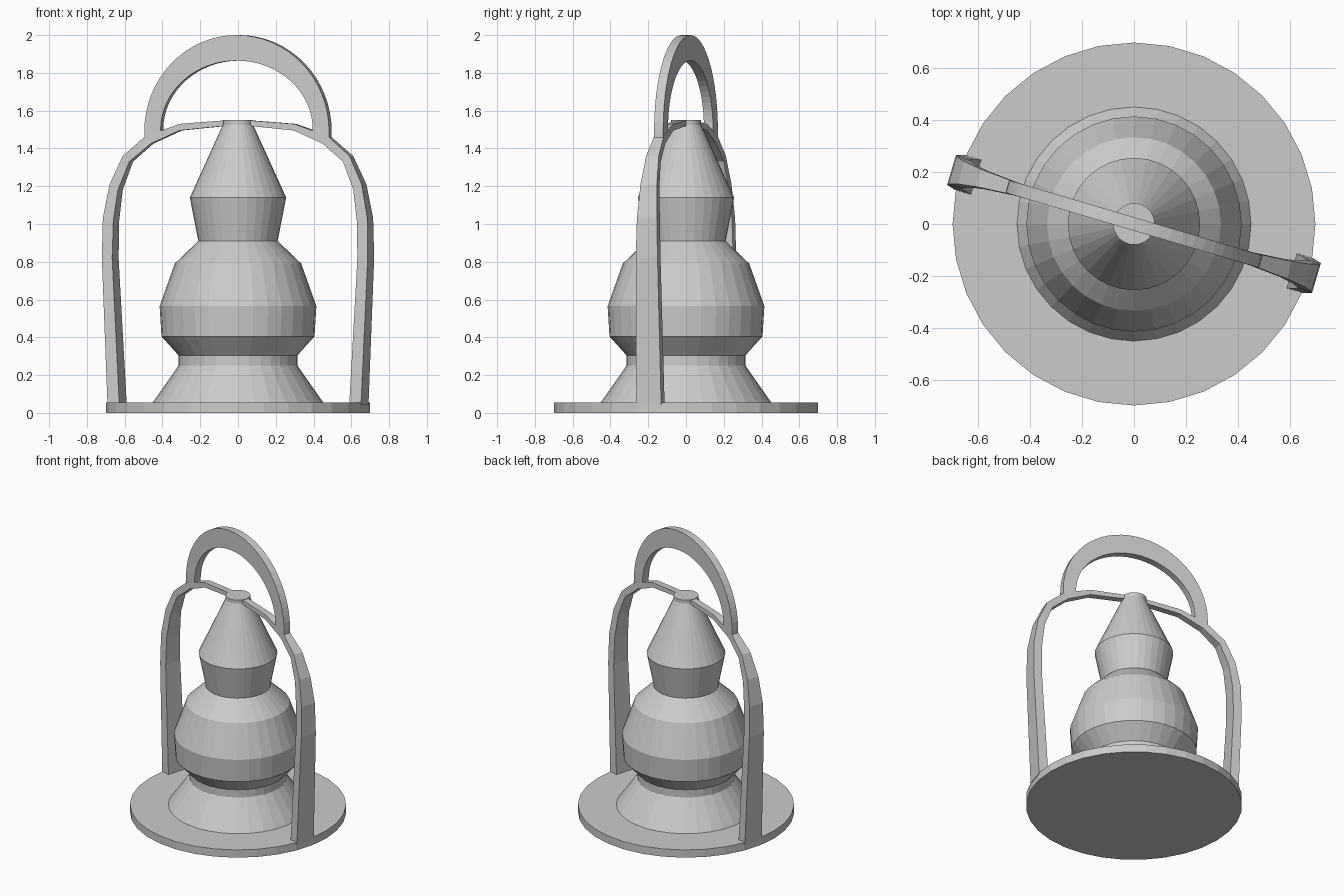
import bpy, math

if "Cube" in bpy.data.objects:
    bpy.data.objects.remove(bpy.data.objects["Cube"])

TILT = math.radians(-16.5)   # handle plane is turned about z
SIDES = 32


def make_object(name, verts, faces, turn=0.0):
    mesh = bpy.data.meshes.new(name)
    mesh.from_pydata(verts, [], faces)
    mesh.validate()
    obj = bpy.data.objects.new(name, mesh)
    obj.rotation_euler.z = turn
    bpy.context.collection.objects.link(obj)
    return obj


def lathe(name, profile):
    """Closed solid of revolution from (radius, z) points, bottom to top."""
    verts, faces = [], []
    for r, z in profile:
        for i in range(SIDES):
            a = 2 * math.pi * i / SIDES
            verts.append((r * math.cos(a), r * math.sin(a), z))
    for k in range(len(profile) - 1):
        for i in range(SIDES):
            j = (i + 1) % SIDES
            faces.append((k * SIDES + i, k * SIDES + j,
                          (k + 1) * SIDES + j, (k + 1) * SIDES + i))
    faces.append(tuple(reversed(range(SIDES))))
    top = (len(profile) - 1) * SIDES
    faces.append(tuple(range(top, top + SIDES)))
    return make_object(name, verts, faces)


def strap(name, sections):
    """Bar with sections (outer u, outer z, inner u, inner z, half width)."""
    verts, faces = [], []
    for ou, oz, iu, iz, w in sections:
        verts += [(ou, -w, oz), (ou, w, oz), (iu, w, iz), (iu, -w, iz)]
    n = len(sections)
    for k in range(n - 1):
        for i in range(4):
            j = (i + 1) % 4
            faces.append((4 * k + i, 4 * k + j, 4 * k + 4 + j, 4 * k + 4 + i))
    faces.append((3, 2, 1, 0))
    faces.append(tuple(range(4 * n - 4, 4 * n)))
    return make_object(name, verts, faces, TILT)


# Base plate
lathe("base_plate", [(0.70, 0), (0.70, 0.055)])

# Lantern body: foot, tank, globe and chimney
lathe("lantern_body", [
    (0.455, 0.05), (0.315, 0.25), (0.315, 0.305), (0.405, 0.405),
    (0.415, 0.565), (0.335, 0.79), (0.21, 0.91), (0.255, 1.14),
    (0.08, 1.525), (0.08, 1.55)])

# Side frame: two legs meeting at the chimney top
half = [
    (0.70, 0.045, 0.635, 0.045, 0.070),
    (0.734, 0.82, 0.677, 0.82, 0.060),
    (0.730, 1.03, 0.672, 1.02, 0.055),
    (0.696, 1.21, 0.650, 1.18, 0.045),
    (0.626, 1.36, 0.590, 1.33, 0.035),
    (0.503, 1.465, 0.475, 1.425, 0.026),
    (0.316, 1.53, 0.316, 1.495, 0.023),
    (0.06, 1.549, 0.06, 1.52, 0.023)]
mirrored = [(-a, b, -c, d, w) for a, b, c, d, w in reversed(half)]
strap("side_frame", half + mirrored)

# Carrying handle: crescent arch standing on the frame
arch = [(0.51, 1.455, 0.42, 1.49, 0.025)]
for i in range(33):
    a = math.pi * i / 32
    c, s = math.cos(a), math.sin(a)
    arch.append((0.51 * c, 1.49 + 0.51 * s, 0.42 * c, 1.50 + 0.365 * s, 0.025))
arch.append((-0.51, 1.455, -0.42, 1.49, 0.025))
strap("carry_handle", arch)

# Make all normals point outward
import bmesh
for obj in bpy.context.collection.objects:
    bm = bmesh.new()
    bm.from_mesh(obj.data)
    bmesh.ops.recalc_face_normals(bm, faces=bm.faces)
    bm.to_mesh(obj.data)
    bm.free()
